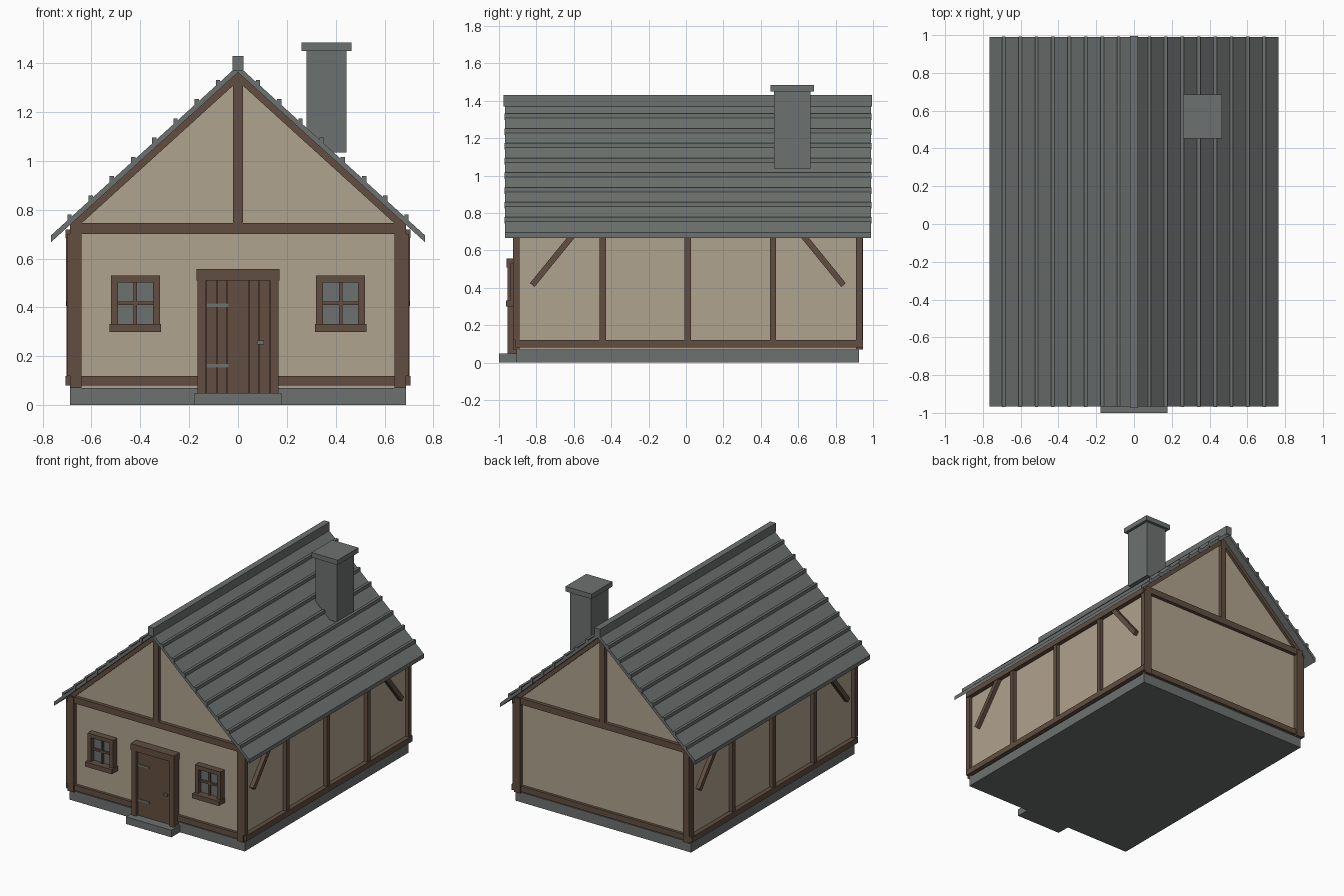
import bpy, bmesh, math
from mathutils import Matrix, Vector

if "Cube" in bpy.data.objects:
    bpy.data.objects.remove(bpy.data.objects["Cube"])


def material(name, rgb):
    m = bpy.data.materials.new(name)
    m.diffuse_color = (*rgb, 1)
    m.use_nodes = True
    m.node_tree.nodes["Principled BSDF"].inputs["Base Color"].default_value = m.diffuse_color
    return m


PLASTER = material("plaster", (0.434, 0.366, 0.275))
TIMBER = material("timber", (0.119, 0.076, 0.053))
STONE = material("grey stone", (0.150, 0.165, 0.156))

CY = 0.01                      # middle of the house in y
SLOPE = 0.908                  # roof rise per unit of x
APEX = 1.39                    # top of the roof planes
UNDER = APEX - 0.028           # underside of the roof at the ridge


def finish(name, bm, mat):
    bmesh.ops.recalc_face_normals(bm, faces=bm.faces)
    me = bpy.data.meshes.new(name)
    bm.to_mesh(me)
    bm.free()
    me.materials.append(mat)
    ob = bpy.data.objects.new(name, me)
    bpy.context.collection.objects.link(ob)
    return ob


def boxes(name, mat, *ranges):
    """One object of boxes, each given as x0, x1, y0, y1, z0, z1."""
    bm = bmesh.new()
    for x0, x1, y0, y1, z0, z1 in ranges:
        mid = Vector((x0 + x1, y0 + y1, z0 + z1)) / 2
        size = (abs(x1 - x0), abs(y1 - y0), abs(z1 - z0), 1)
        bmesh.ops.create_cube(bm, size=1, matrix=Matrix.Translation(mid) @ Matrix.Diagonal(size))
    return finish(name, bm, mat)


def prism(name, mat, profile, y0, y1):
    """Extrude an x-z profile along y."""
    bm = bmesh.new()
    face = bm.faces.new([bm.verts.new((x, y0, z)) for x, z in profile])
    new = bmesh.ops.extrude_face_region(bm, geom=[face])["geom"]
    bmesh.ops.translate(bm, vec=(0, y1 - y0, 0),
                        verts=[v for v in new if isinstance(v, bmesh.types.BMVert)])
    return finish(name, bm, mat)


def roof_z(x, top=APEX):
    return top - SLOPE * abs(x)


# Stone base, door step and plaster walls
boxes("foundation", STONE, (-0.687, 0.687, CY - 0.915, CY + 0.915, 0, 0.07))
boxes("door_step", STONE, (-0.178, 0.178, -1.0, -0.9, 0, 0.05))
W = 0.675
prism("walls", PLASTER, [(-W, 0.07), (W, 0.07), (W, roof_z(W, UNDER)), (0, UNDER),
                         (-W, roof_z(W, UNDER))], CY - 0.905, CY + 0.905)

# Roof planes, ridge cap and raised seams
E = 0.765
prism("roof", STONE, [(-E, roof_z(E)), (0, APEX), (E, roof_z(E)), (E, roof_z(E, UNDER)),
                      (0, UNDER), (-E, roof_z(E, UNDER))], -0.967, 0.99)
boxes("ridge_cap", STONE, (-0.022, 0.022, -0.975, 0.995, 1.37, 1.43))
seams = []
for s in (-1, 1):
    for i in range(8):
        x = 0.091 + 0.0868 * i
        top = roof_z(x) + 0.024
        seams.append((s * (x - 0.018), s * x, -0.97, 0.993, top - 0.035, top))
boxes("roof_seams", STONE, *seams)

# Chimney
boxes("chimney", STONE, (0.28, 0.445, 0.47, 0.665, 1.035, 1.45))
boxes("chimney_cap", STONE, (0.26, 0.465, 0.452, 0.685, 1.45, 1.485))

# Gable timbers, front and back
for end, s in (("front", -1), ("back", 1)):
    inner, outer = CY + s * 0.895, CY + s * 0.925
    boxes(end + "_sill_beam", TIMBER, (-0.707, 0.707, inner, outer, 0.08, 0.12))
    boxes(end + "_tie_beam", TIMBER, (-0.685, 0.685, inner, CY + s * 0.93, 0.70, 0.745))
    boxes(end + "_king_post", TIMBER, (-0.02, 0.02, inner, CY + s * 0.93, 0.745, 1.345))
    boxes(end + "_corner_posts", TIMBER,
          *[(q * 0.64, q * 0.687, CY + s * 0.90, CY + s * 0.935, 0.07, 0.74) for q in (-1, 1)],
          *[(q * 0.64, q * 0.70, CY + s * 0.90, CY + s * 0.934, 0.12, 0.70) for q in (-1, 1)])
    prism(end + "_rafters", TIMBER,
          [(-0.685, roof_z(0.685, UNDER)), (0, UNDER), (0.685, roof_z(0.685, UNDER)),
           (0.685, roof_z(0.685, UNDER) - 0.036), (0, UNDER - 0.036),
           (-0.685, roof_z(0.685, UNDER) - 0.036)], inner, outer)

# Side timbers, right and left
for side, s in (("right", 1), ("left", -1)):
    x0, x1 = s * 0.665, s * 0.702
    boxes(side + "_sill_beam", TIMBER, (x0, s * 0.707, CY - 0.925, CY + 0.935, 0.08, 0.12))
    boxes(side + "_wall_plate", TIMBER, (x0, s * 0.707, CY - 0.925, CY + 0.925, 0.685, 0.72))
    boxes(side + "_posts", TIMBER,
          *[(x0, x1, CY + d - 0.017, CY + d + 0.017, 0.12, 0.69) for d in (-0.455, 0, 0.455)])
    bm = bmesh.new()
    for d in (-1, 1):
        a = Vector((s * 0.685, CY + d * 0.832, 0.415))
        b = Vector((s * 0.685, CY + d * 0.60, 0.70))
        angle = math.atan2(b.z - a.z, b.y - a.y)
        bmesh.ops.create_cube(bm, size=1, matrix=Matrix.Translation((a + b) / 2)
                              @ Matrix.Rotation(angle, 4, "X")
                              @ Matrix.Diagonal((0.036, (b - a).length, 0.032, 1)))
    finish(side + "_braces", bm, TIMBER)

# Door with planks, frame, hinges and handle
boxes("door_backing", TIMBER, (-0.13, 0.13, -0.92, -0.89, 0.05, 0.51))
boxes("door_planks", TIMBER,
      *[(-0.129 + i * 0.043 + 0.001, -0.129 + (i + 1) * 0.043 - 0.001, -0.935, -0.915, 0.05, 0.51)
        for i in range(6)])
boxes("door_jambs", TIMBER, *[(s * 0.13, s * 0.166, -0.955, -0.89, 0.05, 0.515) for s in (-1, 1)])
boxes("door_lintel", TIMBER, (-0.17, 0.17, -0.96, -0.89, 0.51, 0.557))
boxes("door_hinges", STONE, *[(-0.129, -0.038, -0.941, -0.93, z, z + 0.014) for z in (0.402, 0.155)])
boxes("door_handle", STONE, (0.077, 0.107, -0.95, -0.93, 0.249, 0.264))

# Windows with frame, glazing bars, pane and ledge
for side, c in (("left", -0.42), ("right", 0.42)):
    boxes(side + "_window_frame", TIMBER,
          (c - 0.10, c - 0.072, -0.94, -0.89, 0.32, 0.53),
          (c + 0.072, c + 0.10, -0.94, -0.89, 0.32, 0.53),
          (c - 0.072, c + 0.072, -0.94, -0.89, 0.502, 0.53))
    boxes(side + "_window_bars", TIMBER,
          (c - 0.007, c + 0.007, -0.925, -0.89, 0.33, 0.505),
          (c - 0.075, c + 0.075, -0.924, -0.89, 0.41, 0.424))
    boxes(side + "_window_pane", STONE, (c - 0.075, c + 0.075, -0.91, -0.89, 0.325, 0.505))
    boxes(side + "_window_ledge", TIMBER, (c - 0.105, c + 0.105, -0.963, -0.89, 0.30, 0.333))
